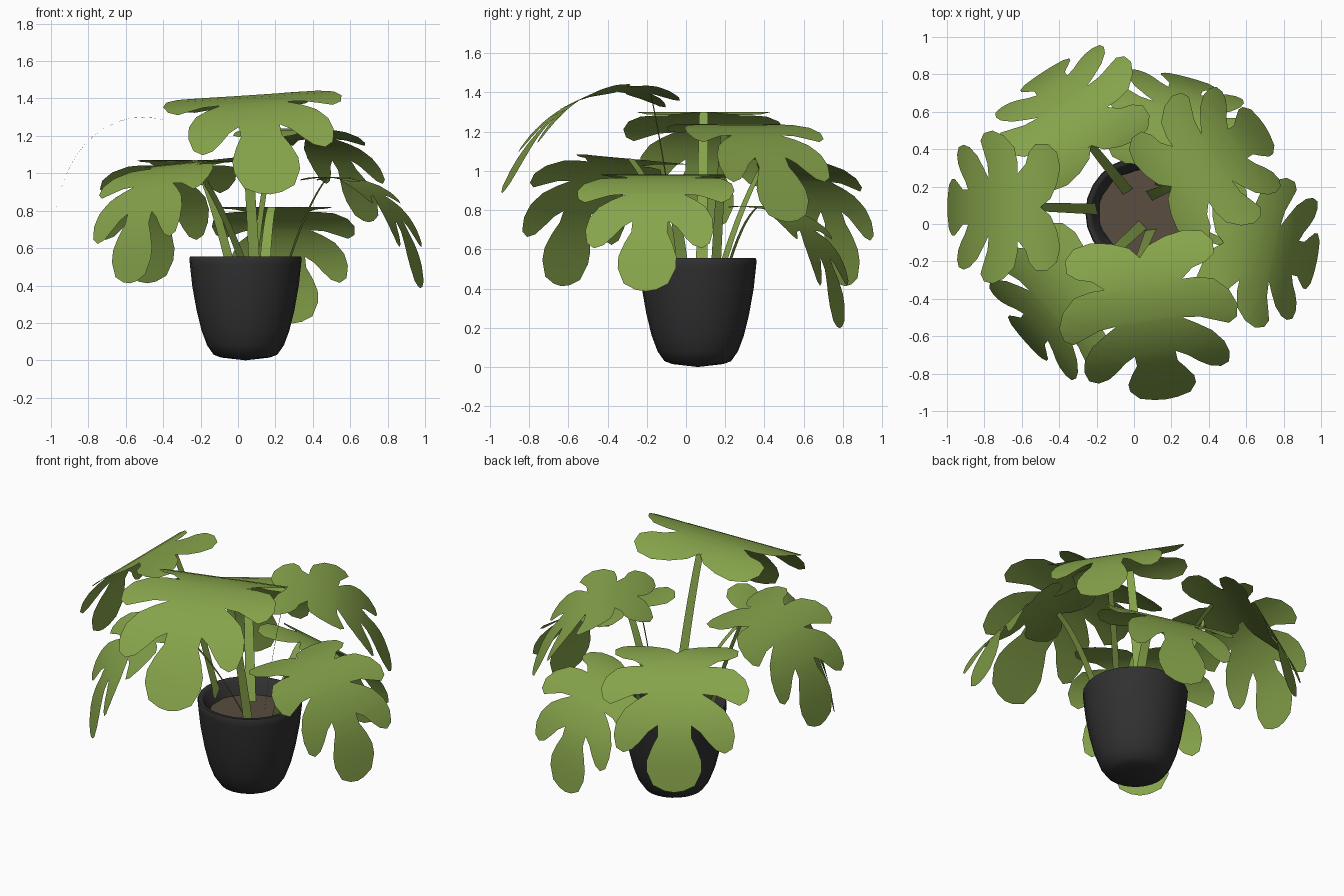
import bpy, bmesh, math
from mathutils import Matrix, Vector

if "Cube" in bpy.data.objects:
    bpy.data.objects.remove(bpy.data.objects["Cube"])


def material(name, rgb):
    m = bpy.data.materials.new(name)
    m.diffuse_color = (*rgb, 1)
    m.use_nodes = True
    m.node_tree.nodes["Principled BSDF"].inputs["Base Color"].default_value = m.diffuse_color
    return m


GREEN = material("leaf_green", (0.24, 0.37, 0.07))
BLACK = material("pot_black", (0.03, 0.03, 0.03))
BROWN = material("soil_brown", (0.10, 0.075, 0.05))


def add_object(name, bm, mat, angle=None):
    mesh = bpy.data.meshes.new(name)
    bm.to_mesh(mesh)
    bm.free()
    mesh.materials.append(mat)
    ob = bpy.data.objects.new(name, mesh)
    bpy.context.collection.objects.link(ob)
    if angle:
        bpy.ops.object.select_all(action='DESELECT')
        ob.select_set(True)
        bpy.context.view_layer.objects.active = ob
        bpy.ops.object.shade_smooth_by_angle(angle=math.radians(angle))
    return ob


def lathe(name, profile, sides, centre, mat):
    bm = bmesh.new()
    vs = [bm.verts.new((r, 0, z)) for r, z in profile]
    es = [bm.edges.new(p) for p in zip(vs, vs[1:])]
    bmesh.ops.spin(bm, geom=vs + es, cent=(0, 0, 0), axis=(0, 0, 1),
                   angle=math.tau, steps=sides)
    bmesh.ops.remove_doubles(bm, verts=bm.verts[:], dist=0.0005)
    bmesh.ops.recalc_face_normals(bm, faces=bm.faces[:])
    bmesh.ops.translate(bm, verts=bm.verts[:], vec=centre)
    return add_object(name, bm, mat, 50)


# Pot with hollow rim, and soil inside
POT = (0.04, 0.06, 0)
lathe("pot", [(0, 0), (0.13, 0.015), (0.17, 0.03), (0.205, 0.08), (0.235, 0.16),
              (0.262, 0.27), (0.285, 0.40), (0.297, 0.51), (0.30, 0.545),
              (0.295, 0.555), (0.275, 0.555), (0.265, 0.545), (0.225, 0.46)],
      24, POT, BLACK)
bm = bmesh.new()
bmesh.ops.create_circle(bm, cap_ends=True, segments=10, radius=0.235,
                        matrix=Matrix.Translation((0.04, 0.06, 0.47)))
add_object("soil", bm, BROWN)

# Half outline of a split leaf: (distance from midrib, distance along midrib)
HALF = [(0, 0), (.05, -.06), (.14, -.10), (.24, -.12), (.33, -.10), (.38, -.04),
        (.38, .03), (.33, .07), (.26, .09), (.20, .14), (.27, .14), (.36, .16),
        (.43, .23), (.46, .31), (.445, .38), (.40, .41), (.33, .38), (.26, .35),
        (.17, .34), (.24, .385), (.31, .44), (.36, .52), (.375, .60), (.36, .68),
        (.315, .71), (.26, .69), (.21, .64), (.16, .58), (.105, .54), (.105, .61),
        (.14, .68), (.17, .76), (.17, .83), (.13, .92), (.06, .955), (0, .965)]
LENGTH = 0.96


def droop(u):
    """Position on the bent midrib for a flat distance u."""
    n, x, z = 24, 0.0, 0.0
    for i in range(n):
        t = u * (i + 0.5) / n / LENGTH
        a = math.radians(80) * math.sin(math.pi / 2 * t)
        x += math.cos(a) * u / n
        z -= math.sin(a) * u / n
    return x, z


def leaf(name, joint, yaw, scale, pitch=0, roll=0):
    bm = bmesh.new()
    outline = HALF + [(-v, u) for v, u in HALF[-2:0:-1]]
    face = bm.faces.new([bm.verts.new((u, v, 0)) for v, u in outline])
    face.normal_update()
    if face.normal.z < 0:
        face.normal_flip()
    bmesh.ops.triangulate(bm, faces=[face])
    # Cross cuts so the blade can bend
    for i in range(-1, 12):
        bmesh.ops.bisect_plane(bm, geom=bm.verts[:] + bm.edges[:] + bm.faces[:],
                               plane_co=(i * 0.08 + 0.003, 0, 0), plane_no=(1, 0, 0))
    for v in bm.verts:
        v.co.x, v.co.z = droop(v.co.x)
    rad = math.radians
    bm.transform(Matrix.Translation(joint) @ Matrix.Rotation(rad(yaw), 4, 'Z')
                 @ Matrix.Rotation(rad(-pitch), 4, 'Y')
                 @ Matrix.Rotation(rad(roll), 4, 'X') @ Matrix.Scale(scale, 4))
    bm.normal_update()
    add_object(name, bm, GREEN, 60)


def stem(name, base, joint, yaw):
    """Flat ribbon along a curve from the soil to the leaf joint."""
    a, c = Vector(base), Vector(joint)
    b = (a + c) / 2 + Vector((0, 0, 0.12))
    y = math.radians(yaw)
    side = Vector((-math.sin(y), math.cos(y), 0))
    bm = bmesh.new()
    prev = None
    for i in range(9):
        t = i / 8
        p = a * (1 - t) ** 2 + b * 2 * t * (1 - t) + c * t * t
        w = 0.030 - 0.008 * t
        row = [bm.verts.new(p - side * w), bm.verts.new(p + side * w)]
        if prev:
            bm.faces.new((prev[0], prev[1], row[1], row[0]))
        prev = row
    add_object(name, bm, GREEN, 60)


# name, stem base, leaf joint, yaw, scale, pitch, roll
PLANTS = [
    ("front", (.09, -.03, .46), (.03, -.18, 1.395), -83, 1.05, 18, 4),
    ("left", (-.19, .08, .46), (-.50, .09, 1.30), 180, .89, 1, 0),
    ("back_left", (-.03, .17, .46), (-.23, .42, 1.07), 123, .92, -3, 0),
    ("back_right", (.08, .15, .46), (.20, .20, 1.23), 33, .88, 12, 0),
    ("back", (.14, .20, .46), (.18, .37, .82), 75, .86, -4, 0),
    ("right", (.25, -.01, .46), (.48, -.10, .98), -12, .89, 2, 0),
    ("front_left", (.05, .0, .46), (-.25, -.28, 1.06), 222, .92, -2, 4),
]
for name, base, joint, yaw, scale, pitch, roll in PLANTS:
    leaf(name + "_leaf", joint, yaw, scale, pitch, roll)
    stem(name + "_stem", base, joint, yaw)
